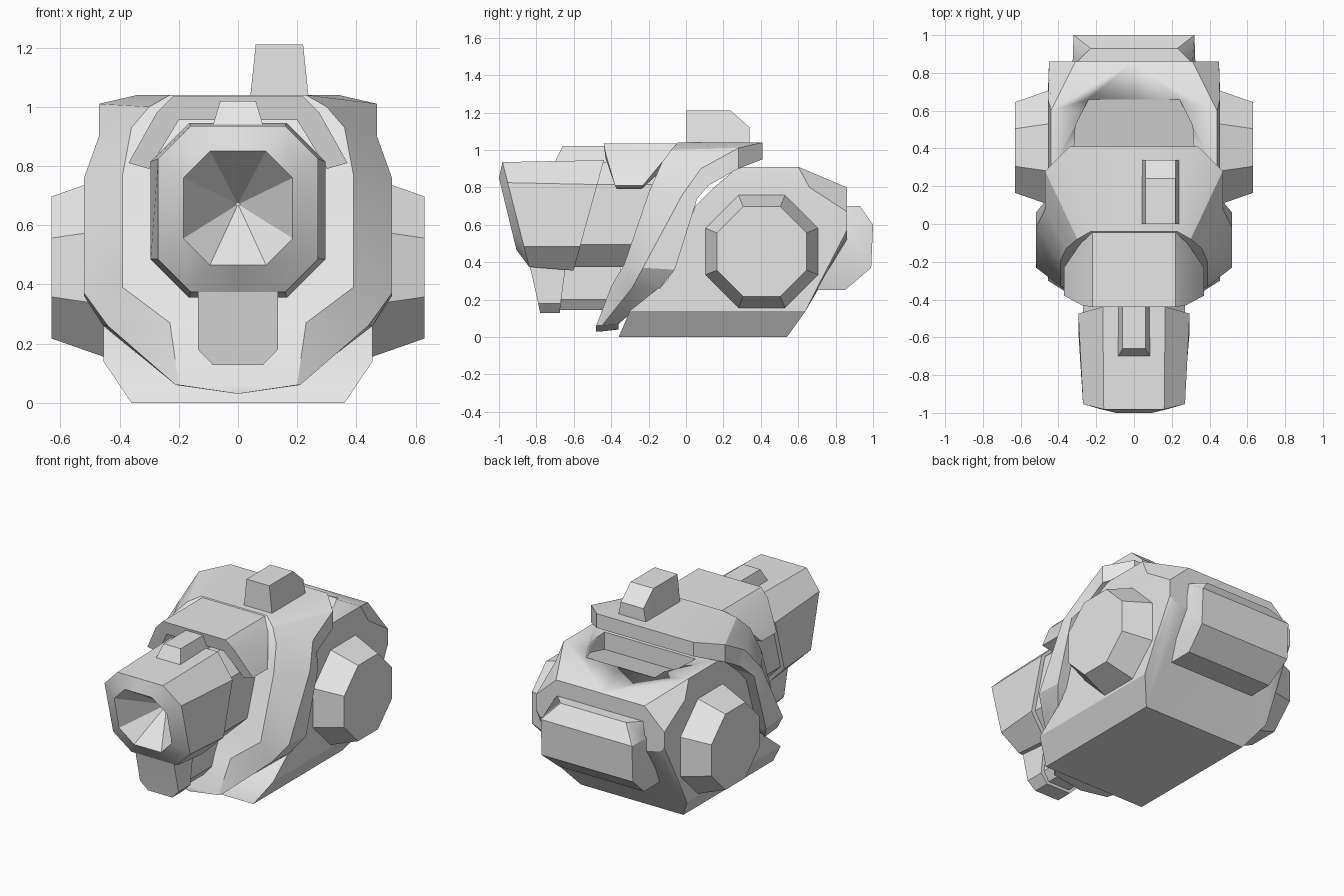
import bpy, bmesh, math
from mathutils import Matrix

cube = bpy.data.objects.get("Cube")
if cube:
    bpy.data.objects.remove(cube, do_unlink=True)

GREY = (0.8, 0.8, 0.8, 1.0)
mat = bpy.data.materials.new("plain_grey")
mat.use_nodes = True
mat.diffuse_color = GREY
mat.node_tree.nodes["Principled BSDF"].inputs["Base Color"].default_value = GREY


def finish(name, bm):
    """Turn a bmesh into a shaded object."""
    bmesh.ops.recalc_face_normals(bm, faces=bm.faces)
    me = bpy.data.meshes.new(name)
    bm.to_mesh(me)
    bm.free()
    ob = bpy.data.objects.new(name, me)
    bpy.context.collection.objects.link(ob)
    me.materials.append(mat)
    bpy.ops.object.select_all(action='DESELECT')
    ob.select_set(True)
    bpy.context.view_layer.objects.active = ob
    bpy.ops.object.shade_smooth_by_angle(angle=math.radians(30))
    return ob


def loft(name, rings, ladder=False, dx=0.0):
    """Skin half rings (x, y, z) mirrored in x; ladder caps follow curved ends."""
    bm = bmesh.new()
    loops = []
    for half in rings:
        full = list(half) + [(-x, y, z) for x, y, z in reversed(half[1:-1])]
        loops.append([bm.verts.new((x + dx, y, z)) for x, y, z in full])
    n = len(loops[0])
    for a, b in zip(loops, loops[1:]):
        for i in range(n):
            j = (i + 1) % n
            bm.faces.new((a[i], a[j], b[j], b[i]))
    for ring in (loops[0], loops[-1]):
        if not ladder:
            bm.faces.new(ring)
            continue
        for i in range(n // 2):
            quad = [ring[i], ring[i + 1], ring[-i - 1], ring[-i]]
            bm.faces.new(list(dict.fromkeys(quad)))
    return finish(name, bm)


def contour(hx, z0, z1, c, y_of_z):
    """Half of a chamfered rectangle whose y depends on height."""
    pts = [(0, z1), (hx - c, z1), (hx, z1 - c), (hx, z0 + c), (hx - c, z0), (0, z0)]
    return [(x, y_of_z(z), z) for x, z in pts]


# Main body
body = loft("main_body", [
    [(0, -.36, 0), (.36, -.36, 0), (.455, -.30, .14), (.455, -.10, .30),
     (.455, .05, .70), (.455, .15, .80), (.44, .28, .91), (0, .28, .91)],
    [(0, .54, 0), (.36, .54, 0), (.455, .64, .14), (.455, .72, .30),
     (.455, .72, .70), (.455, .66, .80), (.44, .60, .91), (0, .60, .91)],
    [(0, .86, .52), (.33, .86, .52), (.42, .86, .54), (.45, .86, .57),
     (.45, .86, .62), (.45, .86, .67), (.31, .86, .80), (0, .86, .80)],
], ladder=True)

# Sloping pocket in the top of the body
cutter = loft("pocket_cutter", [
    [(0, y, 1.0), (hx, y, 1.0), (hx, y, z), (0, y, z)]
    for y, hx, z in ((.36, .32, .80), (.52, .31, .843), (.66, .24, .882))])
cutter.hide_render = True
mod = body.modifiers.new("pocket", 'BOOLEAN')
mod.operation = 'DIFFERENCE'
mod.solver = 'EXACT'
mod.object = cutter
bpy.context.view_layer.objects.active = body
bpy.ops.object.modifier_apply(modifier=mod.name)
bpy.data.objects.remove(cutter, do_unlink=True)

# Armoured front shell: front edge, outer edge, rear edge
loft("front_shell", [
    [(0, -.04, 1.04), (.23, -.04, 1.04), (.30, -.08, 1.00), (.36, -.13, .93),
     (.39, -.20, .77), (.39, -.33, .39), (.23, -.40, .27), (.20, -.48, .06),
     (0, -.48, .03)],
    [(0, .41, 1.04), (.34, .41, 1.04), (.47, .28, 1.01), (.47, .08, .90),
     (.52, -.02, .76), (.52, -.23, .37), (.44, -.29, .26), (.21, -.45, .06),
     (0, -.45, .03)],
    [(0, .41, .95), (.34, .41, .95), (.47, .28, .90), (.47, .12, .81),
     (.52, .06, .74), (.52, -.06, .36), (.455, -.14, .26), (.21, -.36, .07),
     (0, -.36, .04)],
], ladder=True)

# Rear box
loft("rear_box", [
    [(0, .50, .70), (.31, .50, .70), (.325, .50, .60), (.325, .50, .37),
     (.30, .50, .25), (0, .50, .25)],
    [(0, .85, .70), (.31, .85, .70), (.325, .85, .60), (.325, .85, .37),
     (.30, .70, .25), (0, .70, .25)],
    [(0, .93, .70), (.23, .93, .70), (.32, 1.0, .60), (.32, .99, .37),
     (.30, .85, .25), (0, .85, .25)],
], ladder=True)

# Octagonal side drums
for side, sx in (("left", 1), ("right", -1)):
    bm = bmesh.new()
    k = 1 / math.cos(math.pi / 8)
    place = (Matrix.Translation((sx * .53, .405, .457))
             @ Matrix.Rotation(sx * math.pi / 2, 4, 'Y')
             @ Matrix.Rotation(math.pi / 8, 4, 'Z'))
    bmesh.ops.create_cone(bm, cap_ends=True, segments=8, radius1=.31 * k,
                          radius2=.24 * k, depth=.20, matrix=place)
    finish(side + "_drum", bm)

# Offset block on top
loft("top_block", [
    [(0, y0, z), (.08, y0, z), (.10, y0, 1.02), (0, y0, 1.02)]
    for y0, z in ((0, 1.21), (.24, 1.21), (.34, 1.12))], dx=.14)

# Bent hood plate over the snout
loft("snout_hood", [
    [(0, -.44, 1.035), (.22, -.44, 1.035), (.275, -.43, .98), (.37, -.38, .81),
     (.30, -.37, .79), (.20, -.43, .955), (0, -.43, .955)],
    [(0, -.04, 1.035), (.22, -.04, 1.035), (.275, -.09, .98), (.37, -.23, .81),
     (.30, -.24, .79), (.20, -.06, .955), (0, -.06, .955)],
])


# Snout with a tapering recessed mouth
def rear_y(z):
    return -.60 + .16 * (z - .36) / .58


def face_y(z):
    return -.84 - .14 * (z - .38) / .55


def rim_y(z):
    return -.91 - .09 * (z - .48) / .37


loft("snout", [
    contour(.295, .355, .945, .13, rear_y),
    contour(.27, .375, .935, .11, face_y),
    contour(.185, .465, .85, .09, rim_y),
    contour(.006, .664, .676, .003, lambda z: -.72),
])

# Neck joining snout and shell
loft("neck", [
    contour(.27, .375, .935, .12, lambda z: rear_y(z) - .03),
    contour(.27, .375, .935, .12, lambda z: rear_y(z) + .32),
])

# Ridge on top of the snout
loft("snout_ridge", [
    [(0, -.66, 1.02), (.06, -.66, 1.02), (.09, -.71, .92), (0, -.71, .92)],
    [(0, -.40, 1.02), (.06, -.40, 1.02), (.09, -.40, .92), (0, -.40, .92)],
])

# Lower block and its mount under the snout
loft("lower_block", [
    [(0, a, .40), (.135, a, .40), (.135, b, .18), (.085, c, .128), (0, c, .128)]
    for a, b, c in ((-.84, -.79, -.78), (-.64, -.67, -.675))], ladder=True)
loft("lower_mount", [
    [(0, y, .40), (.115, y, .40), (.115, y, .20), (.075, y, .145), (0, y, .145)]
    for y in (-.68, -.35)])
